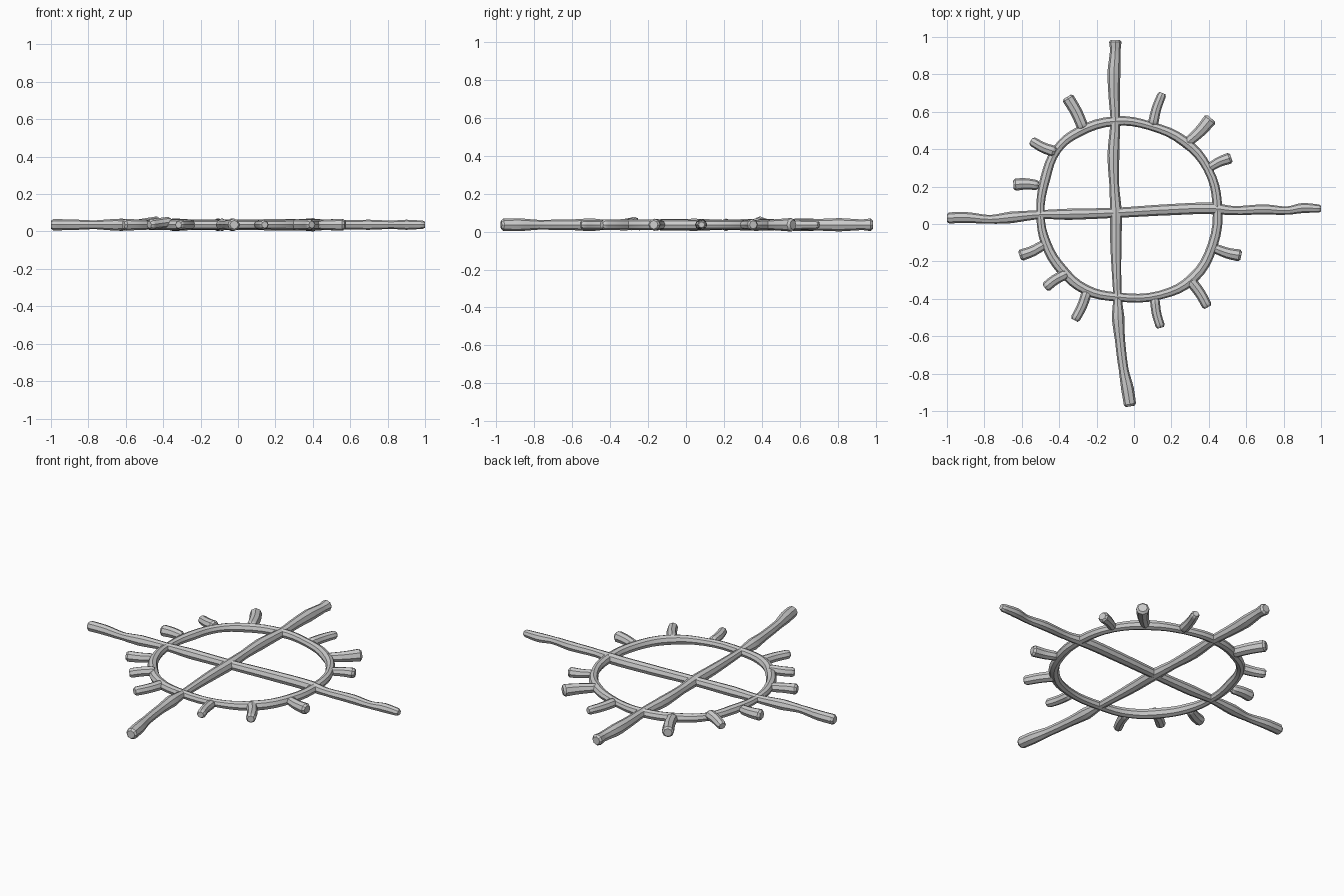
import bpy
from mathutils import Vector

Z = 0.036


def tube(name, pts, closed=False, round_ends=True):
    """Organic twig from (x, y, radius[, z]) points."""
    pts = [(Vector((p[0], p[1], p[3] if len(p) > 3 else Z)), p[2]) for p in pts]
    if not closed and round_ends:
        # small bevel at both ends
        def inset(a, b):
            return a[0] + (b[0] - a[0]).normalized() * 0.012, a[1]
        first, last = pts[0], pts[-1]
        pts = ([(first[0], first[1] * 0.7), inset(first, pts[1])] + pts[1:-1]
               + [inset(last, pts[-2]), (last[0], last[1] * 0.7)])
    cu = bpy.data.curves.new(name, 'CURVE')
    cu.dimensions = '3D'
    cu.bevel_depth = 1.0
    cu.bevel_resolution = 2
    cu.resolution_u = 4
    cu.use_fill_caps = True
    sp = cu.splines.new('BEZIER')
    sp.bezier_points.add(len(pts) - 1)
    for bp, (co, r) in zip(sp.bezier_points, pts):
        bp.co = co
        bp.radius = r
        bp.handle_left_type = bp.handle_right_type = 'AUTO'
    sp.use_cyclic_u = closed
    ob = bpy.data.objects.new(name, cu)
    bpy.context.collection.objects.link(ob)
    bpy.ops.object.select_all(action='DESELECT')
    ob.select_set(True)
    bpy.context.view_layer.objects.active = ob
    bpy.ops.object.convert(target='MESH')
    bpy.ops.object.shade_smooth_by_angle(angle=0.6)
    return bpy.context.object


# long crossing branches
tube("long_branch", [
    (-0.10, 0.985, .033), (-0.10, 0.93, .028), (-0.107, 0.81, .035), (-0.106, 0.68, .03),
    (-0.10, 0.56, .026), (-0.11, 0.37, .032), (-0.105, 0.2, .026), (-0.096, 0.05, .032),
    (-0.097, -0.1, .03), (-0.092, -0.3, .024), (-0.088, -0.39, .022), (-0.085, -0.5, .034),
    (-0.075, -0.62, .027), (-0.055, -0.78, .026), (-0.035, -0.88, .034), (-0.02, -0.975, .033)])
tube("cross_branch", [
    (-1.0, 0.032, .03), (-0.9, 0.035, .029), (-0.77, 0.025, .023), (-0.66, 0.035, .031),
    (-0.5, 0.05, .023), (-0.35, 0.052, .03), (-0.1, 0.06, .027), (0.2, 0.077, .03),
    (0.42, 0.083, .031), (0.53, 0.072, .024), (0.7, 0.078, .027), (0.82, 0.072, .022),
    (0.9, 0.085, .027), (1.0, 0.082, .022)])

# ring
tube("ring", [
    (-0.10, 0.55, .026), (0.085, 0.525, .023), (0.27, 0.44, .028), (0.395, 0.295, .024),
    (0.445, 0.105, .026), (0.42, -0.115, .027), (0.315, -0.29, .029), (0.14, -0.38, .023),
    (-0.09, -0.39, .024), (-0.26, -0.35, .027), (-0.385, -0.245, .029), (-0.47, -0.105, .027),
    (-0.5, 0.055, .021), (-0.475, 0.24, .027), (-0.41, 0.4, .024), (-0.30, 0.49, .027)],
    closed=True)

# short twigs: inner x, y, outer x, y, inner radius, outer radius, inner z
twigs = [
    (-0.27, 0.51, -0.357, 0.68, .031, .033, Z),
    (0.10, 0.53, 0.152, 0.70, .028, .024, Z),
    (0.28, 0.43, 0.413, 0.565, .026, .036, Z),
    (0.40, 0.30, 0.52, 0.355, .024, .030, Z),
    (0.43, -0.13, 0.573, -0.17, .026, .032, Z),
    (0.30, -0.30, 0.395, -0.445, .030, .027, Z),
    (0.11, -0.40, 0.143, -0.555, .026, .025, Z),
    (-0.25, -0.36, -0.318, -0.515, .028, .026, Z),
    (-0.36, -0.265, -0.475, -0.34, .028, .028, 0.052),
    (-0.48, -0.11, -0.612, -0.17, .027, .031, Z),
    (-0.51, 0.207, -0.645, 0.21, .027, .033, Z),
    (-0.42, 0.385, -0.55, 0.445, .030, .026, 0.052),
]
for i, (x0, y0, x1, y1, r0, r1, z0) in enumerate(twigs):
    # alternate a slight bow
    s = 0.006 if i % 2 else -0.006
    d = Vector((x1 - x0, y1 - y0)).normalized()
    xm, ym = (x0 + x1) / 2 - d.y * s, (y0 + y1) / 2 + d.x * s
    tube(f"short_twig_{i + 1}", [(x0, y0, r0, z0), (xm, ym, (r0 + r1) / 2, (z0 + Z) / 2),
                                 (x1, y1, r1, Z)])
